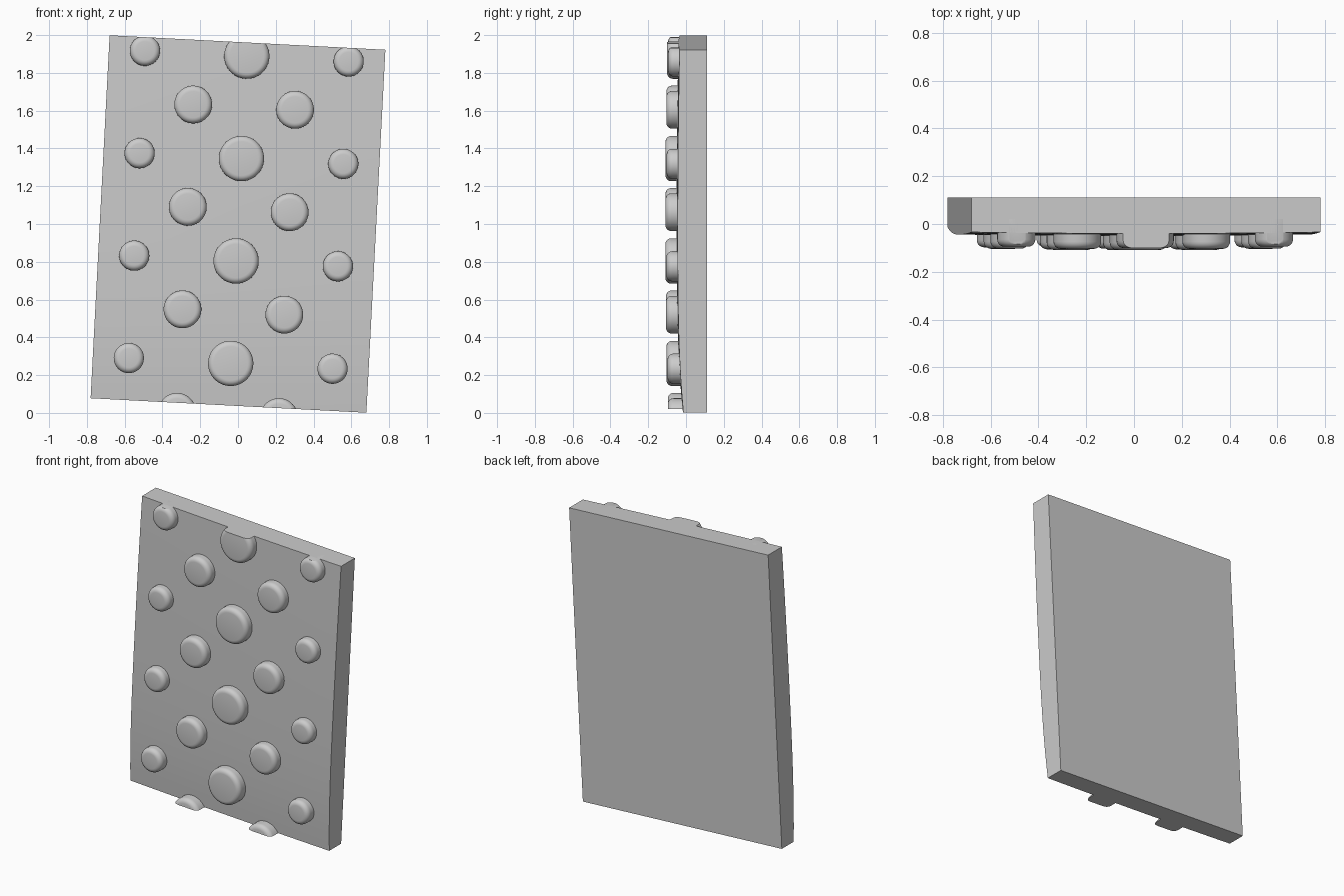
import bpy, bmesh, math
from mathutils import Matrix

if "Cube" in bpy.data.objects:
    bpy.data.objects.remove(bpy.data.objects["Cube"])

W, H, BACK = 0.731, 0.962, 0.11          # half width, half height, back plane
TILT = Matrix.Translation((0, 0, 1)) @ Matrix.Rotation(math.radians(3), 4, 'Y')


def surface(u, v):
    """Depth of the gently bulging front face."""
    t = v / H
    bend = 0.03 * abs(t) ** 3 if t < 0 else 0.010 * t * t
    return -0.05 + bend + 0.006 * (u / W) ** 2


def finish(bm, name):
    bmesh.ops.recalc_face_normals(bm, faces=bm.faces[:])
    bm.transform(TILT)
    me = bpy.data.meshes.new(name)
    bm.to_mesh(me)
    bm.free()
    ob = bpy.data.objects.new(name, me)
    bpy.context.collection.objects.link(ob)
    bpy.ops.object.select_all(action='DESELECT')
    ob.select_set(True)
    bpy.context.view_layer.objects.active = ob
    bpy.ops.object.shade_smooth_by_angle(angle=math.radians(35))


def panel():
    bm = bmesh.new()
    bmesh.ops.create_grid(bm, x_segments=12, y_segments=20, size=1)
    for vert in bm.verts:
        u, v = vert.co.x * W, vert.co.y * H
        vert.co = (u, surface(u, v), v)
    front = bm.faces[:]
    ext = bmesh.ops.extrude_face_region(bm, geom=front, use_keep_orig=True)["geom"]
    for g in ext:
        if isinstance(g, bmesh.types.BMVert):
            g.co.y = BACK
    back = [g for g in ext if isinstance(g, bmesh.types.BMFace)]
    bmesh.ops.dissolve_faces(bm, faces=back, use_verts=False)
    finish(bm, "panel")


def stud(u, v, r, name):
    """Round button with a soft rim, trimmed at the panel's top and bottom."""
    top = -0.11 + 0.012 * v * v + 0.02 * u * u
    rim = 0.03
    profile = [(r, 0.02)]
    for i in range(6):
        a = math.radians(90 * i / 5)
        profile.append((r - rim + rim * math.cos(a), top + rim - rim * math.sin(a)))
    n = 40
    bm = bmesh.new()
    rings = [[bm.verts.new((u + pr * math.cos(2 * math.pi * k / n), y,
                            v + pr * math.sin(2 * math.pi * k / n)))
              for k in range(n)] for pr, y in profile]
    for a, b in zip(rings, rings[1:]):
        for k in range(n):
            bm.faces.new((a[k], a[(k + 1) % n], b[(k + 1) % n], b[k]))
    bm.faces.new(rings[-1])
    bm.faces.new(rings[0][::-1])
    for s in (-1, 1):
        if s * v + r > H:
            geom = bm.verts[:] + bm.edges[:] + bm.faces[:]
            bmesh.ops.bisect_plane(bm, geom=geom, plane_co=(0, 0, s * H),
                                   plane_no=(0, 0, s), clear_outer=True)
            bmesh.ops.holes_fill(bm, edges=[e for e in bm.edges if e.is_boundary])
    finish(bm, name)


panel()

# staggered rows: large centre with small sides, then a pair of medium studs
for row in range(4):
    v = 0.89 - 0.543 * row
    stud(0, v, 0.12, f"large_stud_{row}")
    for side, label in ((-1, "left"), (1, "right")):
        stud(side * 0.54, v, 0.08, f"small_stud_{label}_{row}")
        stud(side * 0.27, v - 0.2705, 0.10, f"medium_stud_{label}_{row}")
